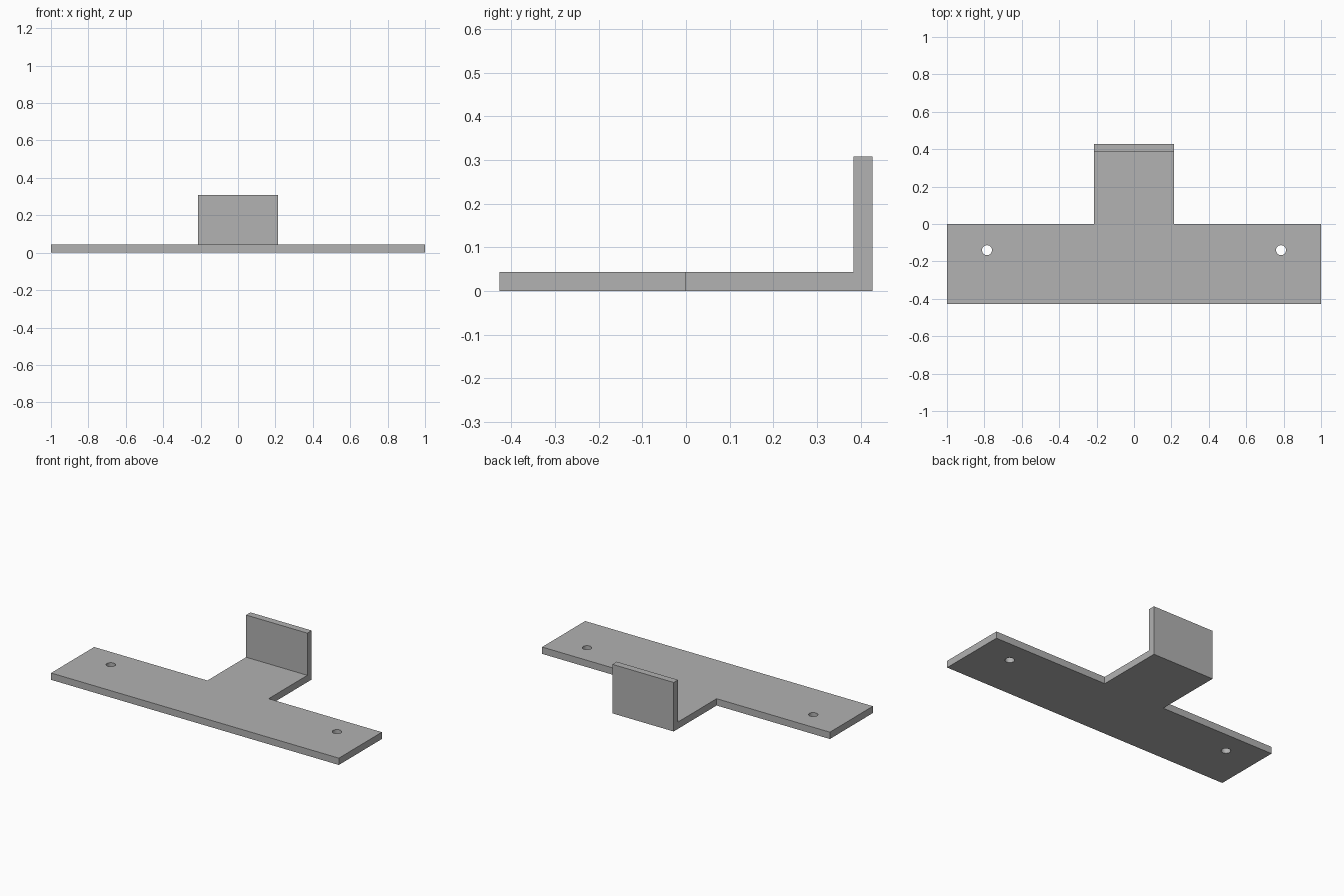
import bpy
import bmesh
from mathutils import Vector

if "Cube" in bpy.data.objects:
    bpy.data.objects.remove(bpy.data.objects["Cube"])

HALF_W, HALF_D = 1.0, 0.427     # overall half width and depth
TAB = 0.213                     # half width of the tab
THICK, HEIGHT = 0.043, 0.308    # sheet thickness and upright height
HOLE_X, HOLE_Y, HOLE_R = 0.786, -0.14, 0.027

grey = bpy.data.materials.new("plain grey")
grey.use_nodes = True
colour = (0.445, 0.445, 0.445, 1)
grey.diffuse_color = colour
grey.node_tree.nodes["Principled BSDF"].inputs["Base Color"].default_value = colour

# T-shaped sheet: crossbar outline and tab, with a separate strip for the upright
bm = bmesh.new()
fold = HALF_D - THICK
half = [(HALF_W, -HALF_D), (HALF_W, 0), (TAB, 0), (TAB, fold)]
outline = half + [(-x, y) for x, y in reversed(half)]
ring = [bm.verts.new((x, y, 0)) for x, y in outline]
bm.faces.new(ring)
back = [bm.verts.new((x, HALF_D, 0)) for x in (TAB, -TAB)]
bm.faces.new([ring[3], *back, ring[4]])


def raise_faces(faces, height):
    result = bmesh.ops.extrude_face_region(bm, geom=faces, use_keep_orig=True)
    verts = [g for g in result["geom"] if isinstance(g, bmesh.types.BMVert)]
    bmesh.ops.translate(bm, verts=verts, vec=Vector((0, 0, height)))
    return [g for g in result["geom"] if isinstance(g, bmesh.types.BMFace)]


# Thicken the sheet, then pull the back strip up into the upright
top = raise_faces(bm.faces[:], THICK)
strip = [f for f in top if f.calc_center_median().y > fold]
raise_faces(strip, HEIGHT - THICK)
bmesh.ops.delete(bm, geom=strip, context="FACES_ONLY")
bmesh.ops.recalc_face_normals(bm, faces=bm.faces[:])

mesh = bpy.data.meshes.new("mounting_bracket")
bm.to_mesh(mesh)
bm.free()
mesh.materials.append(grey)
bracket = bpy.data.objects.new("mounting_bracket", mesh)
bpy.context.collection.objects.link(bracket)

# Screw holes through both ends of the crossbar
for side, name in ((-1, "right"), (1, "left")):
    bpy.ops.mesh.primitive_cylinder_add(
        vertices=16, radius=HOLE_R, depth=THICK * 4,
        location=(side * HOLE_X, HOLE_Y, THICK / 2))
    cutter = bpy.context.object
    cutter.name = name + "_hole_cutter"
    cutter.hide_render = True
    cutter.data.materials.append(grey)
    cut = bracket.modifiers.new(name + "_hole", "BOOLEAN")
    cut.operation = "DIFFERENCE"
    cut.solver = "EXACT"
    cut.object = cutter
    bpy.ops.object.select_all(action="DESELECT")
    bracket.select_set(True)
    bpy.context.view_layer.objects.active = bracket
    bpy.ops.object.modifier_apply(modifier=cut.name)
    bpy.data.objects.remove(cutter)

bpy.ops.object.shade_smooth_by_angle()
